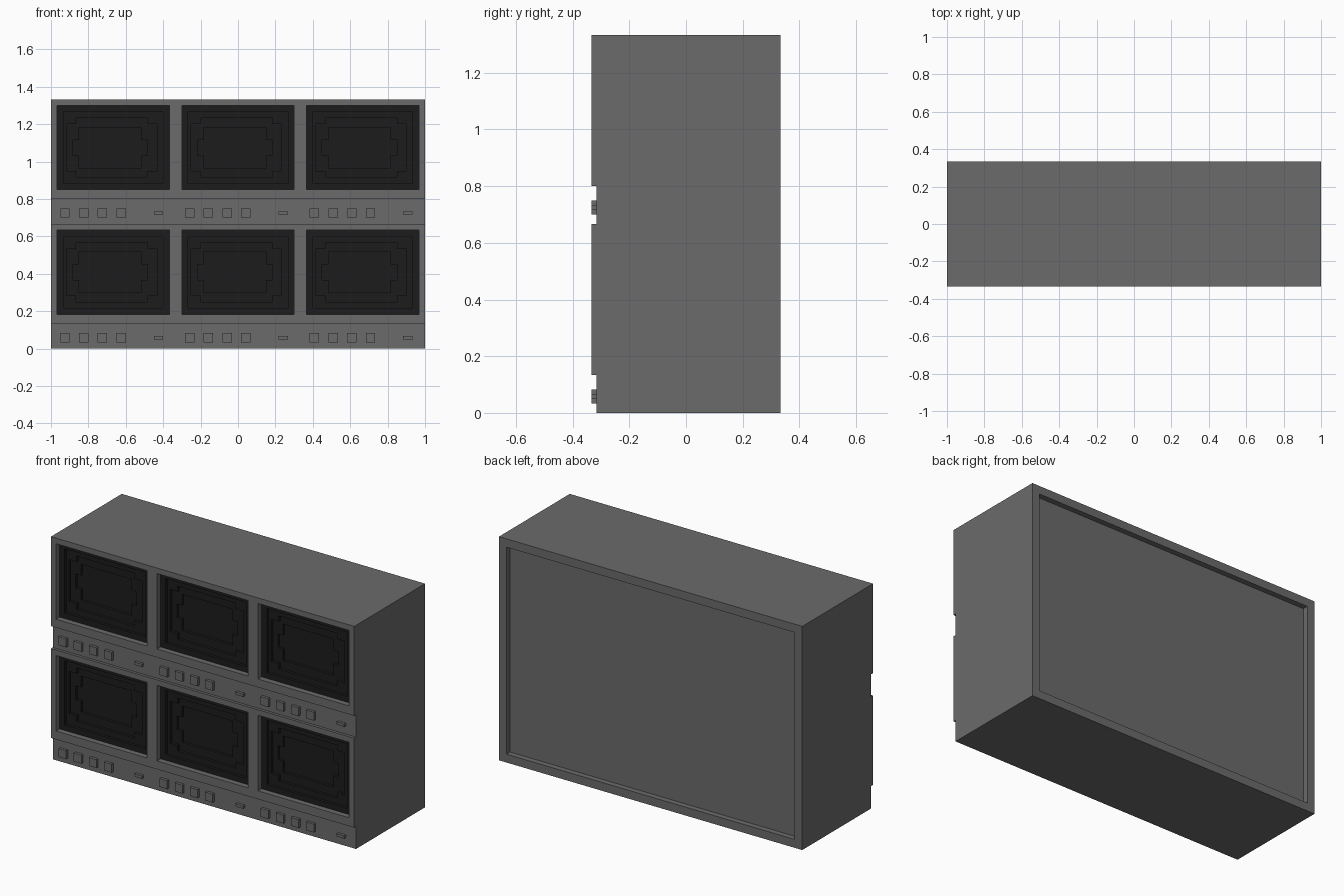
import bpy, bmesh

cube = bpy.data.objects.get("Cube")
if cube:
    bpy.data.objects.remove(cube, do_unlink=True)

U = 1 / 60                      # one building unit; cabinet is 120 x 40 x 80 units


def material(name, v):
    m = bpy.data.materials.new(name)
    m.use_nodes = True
    m.diffuse_color = (v, v, v, 1)
    m.node_tree.nodes["Principled BSDF"].inputs["Base Color"].default_value = (v, v, v, 1)
    return m


GREY = material("casing grey", 0.147)
DARK = material("screen black", 0.012)


def prism(bm, outline, d0, d1):
    """Extrude an outline of (x, z) units from depth d0 to d1 behind the front."""
    face = bm.faces.new([bm.verts.new(((x - 60) * U, (d0 - 20) * U, z * U)) for x, z in outline])
    ext = bmesh.ops.extrude_face_region(bm, geom=[face])["geom"]
    bmesh.ops.translate(bm, vec=(0, (d1 - d0) * U, 0),
                        verts=[v for v in ext if isinstance(v, bmesh.types.BMVert)])


def rect(x0, x1, z0, z1):
    return [(x0, z0), (x1, z0), (x1, z1), (x0, z1)]


def plus(x0, x1, z0, z1, nx0, nx1, nz0, nz1):
    """Rectangle with stepped corners: n-values bound the narrower parts."""
    return [(nx0, z0), (nx1, z0), (nx1, nz0), (x1, nz0), (x1, nz1), (nx1, nz1),
            (nx1, z1), (nx0, z1), (nx0, nz1), (x0, nz1), (x0, nz0), (nx0, nz0)]


def solid(name, mat, parts):
    """One object from a list of (outline, front depth, back depth)."""
    bm = bmesh.new()
    for outline, d0, d1 in parts:
        prism(bm, outline, d0, d1)
    bmesh.ops.recalc_face_normals(bm, faces=bm.faces[:])
    mesh = bpy.data.meshes.new(name)
    bm.to_mesh(mesh)
    bm.free()
    mesh.materials.append(mat)
    ob = bpy.data.objects.new(name, mesh)
    bpy.context.collection.objects.link(ob)
    return ob


def carve(ob, parts):
    """Cut the given prisms out of an object."""
    cutter = solid("cutter", ob.data.materials[0], parts)
    mod = ob.modifiers.new("cut", 'BOOLEAN')
    mod.operation = 'DIFFERENCE'
    mod.solver = 'EXACT'
    mod.object = cutter
    bpy.context.view_layer.objects.active = ob
    bpy.ops.object.modifier_apply(modifier=mod.name)
    bpy.data.objects.remove(cutter, do_unlink=True)


BAYS = [(col * 40, row * 40) for row in range(2) for col in range(3)]

# Cabinet with screen pockets, control strips and recessed back
cabinet = solid("cabinet", GREY, [(rect(0, 120, 0, 80), 0, 40)])
carve(cabinet, [(rect(x + 2, x + 38, z + 11, z + 38), -2, 7) for x, z in BAYS]
      + [(rect(-2, 122, -2, 8), -2, 1), (rect(-2, 122, 40, 48), -2, 1),
         (rect(3, 117, 3, 77), 38, 42)])

# Screen insert stepping inwards to the middle
screen = solid("screen_1", DARK, [(rect(2, 38, 11, 38), 2, 7)])
for outline, depth in ((rect(4, 36, 13, 36), 3),
                       (plus(5, 34, 15, 34, 8, 31, 17, 32), 4),
                       (plus(7, 31, 18, 31, 9, 29, 22, 27), 5)):
    carve(screen, [(outline, 0, depth)])

# Four square buttons and a small switch per bay
buttons = solid("buttons_1", GREY, [(rect(x, x + 3, 2, 5), 0, 1) for x in (3, 9, 15, 21)])
switch = solid("switch_1", GREY, [(rect(33, 36, 3, 4), 0, 1)])

# Repeat the fittings in the other bays
for i, (x, z) in enumerate(BAYS[1:], 2):
    for ob in (screen, buttons, switch):
        copy = ob.copy()
        copy.name = ob.name.replace("_1", f"_{i}")
        copy.location = (x * U, 0, z * U)
        bpy.context.collection.objects.link(copy)
